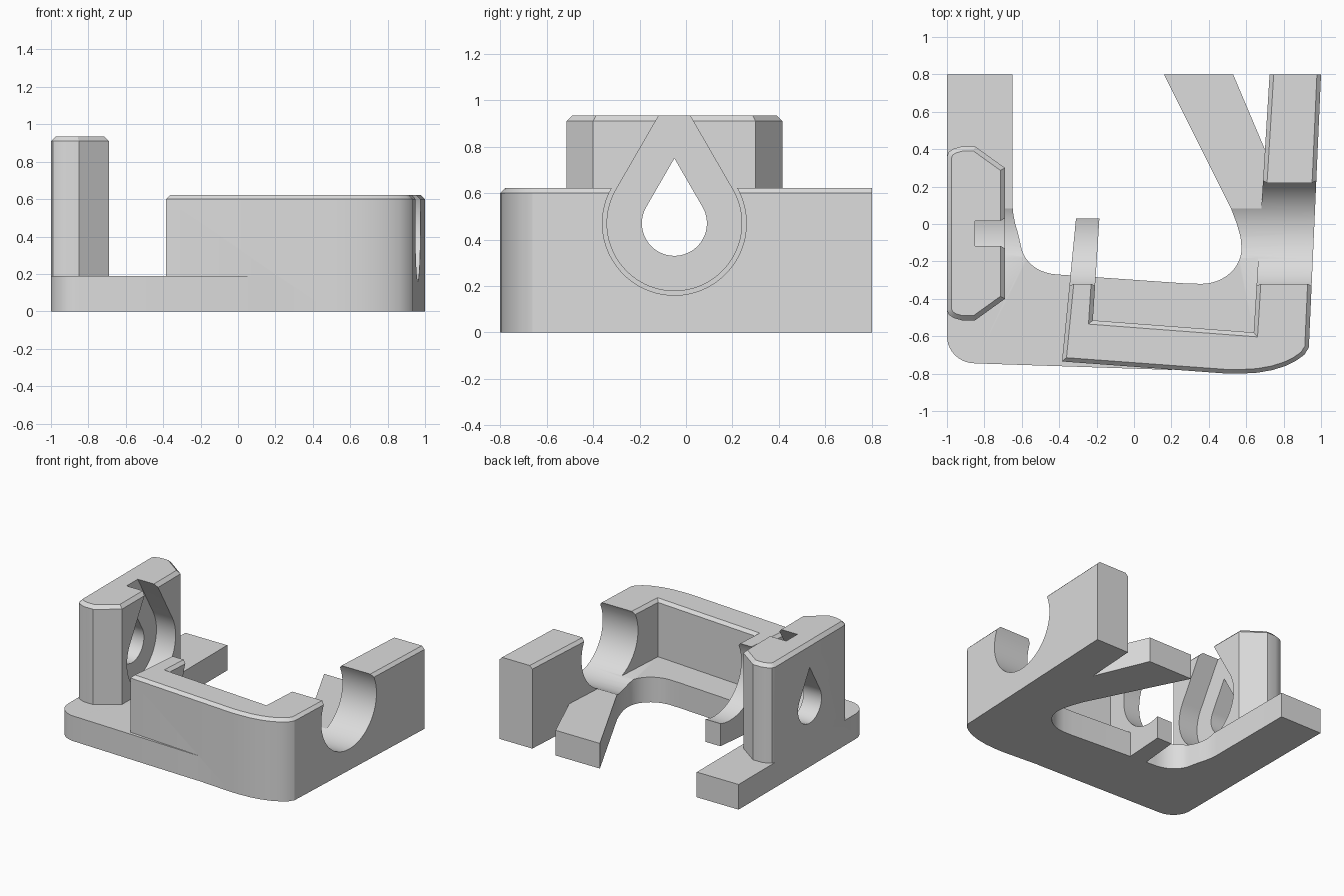
import bpy, bmesh, math

cube = bpy.data.objects.get("Cube")
if cube:
    bpy.data.objects.remove(cube, do_unlink=True)

grey = bpy.data.materials.new("light_grey_plastic")
grey.use_nodes = True
grey.diffuse_color = (0.72, 0.72, 0.72, 1)
grey.node_tree.nodes["Principled BSDF"].inputs["Base Color"].default_value = grey.diffuse_color

BORE_Y, BORE_Z = -0.05, 0.47


def prism(name, pts, lo, hi, axis="z", chamfer=0):
    """Extrude an outline from lo to hi, optionally chamfering its top rim."""
    place = (lambda p, h: (p[0], p[1], h)) if axis == "z" else (lambda p, h: (h, p[0], p[1]))
    bm = bmesh.new()
    low = [bm.verts.new(place(p, lo)) for p in pts]
    top = [bm.verts.new(place(p, hi)) for p in pts]
    bm.faces.new(low[::-1])
    bm.faces.new(top)
    n = len(pts)
    for i in range(n):
        j = (i + 1) % n
        bm.faces.new((low[i], low[j], top[j], top[i]))
    bmesh.ops.recalc_face_normals(bm, faces=bm.faces)
    if chamfer:
        rim = [e for e in bm.edges
               if all(v in top for v in e.verts) and not all(v.co.y > 0.79 for v in e.verts)]
        bmesh.ops.bevel(bm, geom=rim, offset=chamfer, segments=1, affect="EDGES")
    mesh = bpy.data.meshes.new(name)
    bm.to_mesh(mesh)
    bm.free()
    obj = bpy.data.objects.new(name, mesh)
    bpy.context.collection.objects.link(obj)
    mesh.materials.append(grey)
    return obj


def combine(target, other, operation):
    """Apply a boolean and discard the second solid."""
    mod = target.modifiers.new("join", "BOOLEAN")
    mod.operation, mod.object, mod.solver = operation, other, "EXACT"
    bpy.context.view_layer.objects.active = target
    bpy.ops.object.modifier_apply(modifier=mod.name)
    bpy.data.objects.remove(other, do_unlink=True)


def teardrop(r, pointed=True, n=64):
    """Circle around the bore axis, with an optional sixty degree peak."""
    pts = []
    for i in range(n + 1):
        a = math.radians(150 + 240 * i / n) if pointed else math.tau * i / (n + 1)
        pts.append((BORE_Y + r * math.cos(a), BORE_Z + r * math.sin(a)))
    if pointed:
        pts.append((BORE_Y, BORE_Z + 2 * r))
    return pts


def arc(cx, cy, rx, ry, a0, a1, n=10):
    return [(cx + rx * math.cos(math.radians(a0 + (a1 - a0) * i / n)),
             cy + ry * math.sin(math.radians(a0 + (a1 - a0) * i / n))) for i in range(n + 1)]


# Flat base: left leg, front strip and diagonal strut
base_outline = (
    [(-1, 0.8)] + arc(-0.85, -0.6, 0.15, 0.145, 180, 270)
    + [(0.2, -0.78), (0.6, -0.7), (0.8, -0.6), (0.85, 0.28), (0.75, 0.28), (0.53, 0.8),
       (0.16, 0.8), (0.52, 0.08), (0.55, 0), (0.57, -0.07)]
    + arc(0.36, -0.13, 0.215, 0.19, 0, -90, 12)
    + [(0.28, -0.318)]
    + arc(-0.4, -0.1, 0.205, 0.17, 265, 190, 10)
    + [(-0.62, -0.05), (-0.635, 0), (-0.645, 0.05), (-0.65, 0.1), (-0.65, 0.8)])
body = prism("bracket_body", base_outline, 0, 0.19)

# Tall wall wrapping the front and right side
wall_outline = (
    [(-0.385, -0.735), (0.5, -0.8), (0.57, -0.8), (0.66, -0.795), (0.74, -0.781),
     (0.81, -0.759), (0.865, -0.732), (0.91, -0.7), (0.935, -0.66), (1, 0.8),
     (0.725, 0.8), (0.64, -0.58), (-0.22, -0.515), (-0.185, 0.03), (-0.31, 0.03)])
wall = prism("corner_wall", wall_outline, 0, 0.622, chamfer=0.022)
combine(body, wall, "UNION")

# Round bearing seat cut across the wall and base
bore = prism("bore_cutter", teardrop(0.31, pointed=False), -0.69, 1.2, axis="x")
combine(body, bore, "DIFFERENCE")

# Upright end post with chamfered corners
half = [(-0.69, 0.35), (-0.85, 0.465), (-0.92, 0.465), (-0.965, 0.452), (-0.99, 0.435), (-1, 0.41)]
post_outline = ([(x, BORE_Y + y) for x, y in half]
                + [(x, BORE_Y - y) for x, y in reversed(half)])
post = prism("end_post", post_outline, 0.05, 0.935, chamfer=0.025)
combine(body, post, "UNION")

# Teardrop pocket and through hole in the post
pocket = prism("pocket_cutter", teardrop(0.29), -0.85, -0.5, axis="x")
combine(body, pocket, "DIFFERENCE")
hole = prism("hole_cutter", teardrop(0.14), -1.2, -0.6, axis="x")
combine(body, hole, "DIFFERENCE")

# Smooth curved surfaces, keep edges crisp
bpy.ops.object.select_all(action="DESELECT")
body.select_set(True)
bpy.context.view_layer.objects.active = body
bpy.ops.object.shade_smooth_by_angle(angle=math.radians(25))
